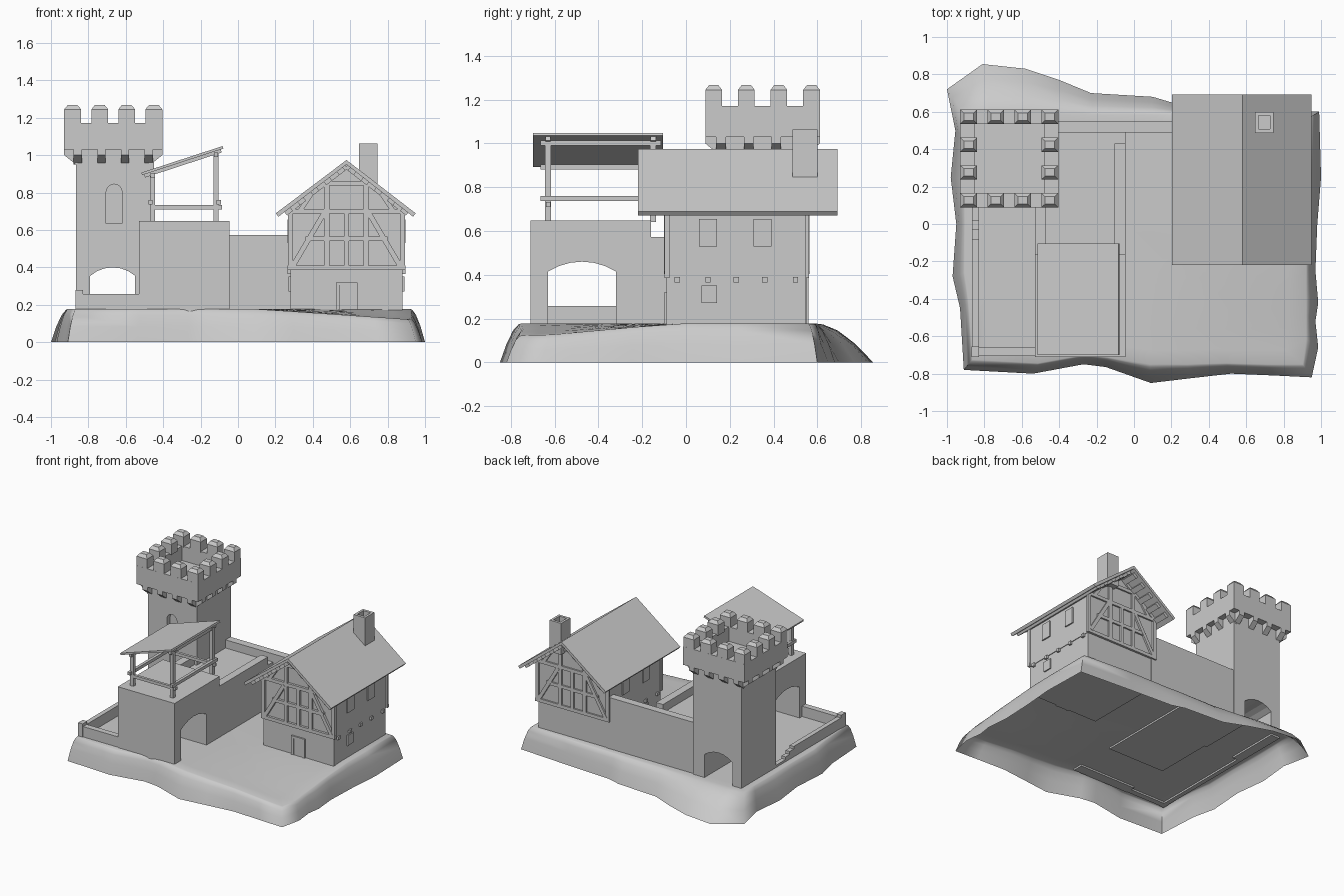
import bpy, bmesh, math
from mathutils import Vector

if "Cube" in bpy.data.objects:
    bpy.data.objects.remove(bpy.data.objects["Cube"])

def make(name, verts, faces):
    me = bpy.data.meshes.new(name)
    me.from_pydata(verts, [], faces)
    bm = bmesh.new()
    bm.from_mesh(me)
    bmesh.ops.recalc_face_normals(bm, faces=bm.faces)
    bm.to_mesh(me)
    bm.free()
    ob = bpy.data.objects.new(name, me)
    bpy.context.collection.objects.link(ob)
    return ob

def prism(name, pts, axis, a, b):
    """Extrude a 2D profile along an axis: 'x' profile is (y,z), 'y' is (x,z), 'z' is (x,y)."""
    put = {'x': lambda p, t: (t, *p), 'y': lambda p, t: (p[0], t, p[1]), 'z': lambda p, t: (*p, t)}[axis]
    n = len(pts)
    vs = [put(p, a) for p in pts] + [put(p, b) for p in pts]
    fs = [list(range(n)), list(range(n, 2 * n))]
    fs += [[i, (i + 1) % n, n + (i + 1) % n, n + i] for i in range(n)]
    return make(name, vs, fs)

def box(name, x0, x1, y0, y1, z0, z1):
    return prism(name, [(x0, y0), (x1, y0), (x1, y1), (x0, y1)], 'z', z0, z1)

def bar(name, p, q, w, y0, y1):
    """Straight timber of width w between two (x,z) points, lying between y0 and y1."""
    p, q = Vector(p), Vector(q)
    d = (q - p).normalized()
    s = Vector((-d.y, d.x)) * w / 2
    return prism(name, [tuple(v) for v in (p - s, q - s, q + s, p + s)], 'y', y0, y1)

def arch(a, b, spring, top, n=6):
    """Points over a segmental arch, from a to b."""
    c, r = (a + b) / 2, (b - a) / 2
    h = top - spring
    R = (r * r + h * h) / (2 * h)
    t = math.asin(min(1, r / R))
    return [(c + R * math.sin(-t + 2 * t * i / n), top - R + R * math.cos(-t + 2 * t * i / n))
            for i in range(n + 1)]

def difference(ob, cutter):
    m = ob.modifiers.new("cut", 'BOOLEAN')
    m.object, m.operation, m.solver = cutter, 'DIFFERENCE', 'EXACT'
    bpy.context.view_layer.objects.active = ob
    bpy.ops.object.modifier_apply(modifier=m.name)
    bpy.data.objects.remove(cutter)

# Terrain: open-bottomed rocky mound built from rings
outline = [(-1, .72), (-.81, .855), (-.58, .83), (-.4, .77), (-.23, .70), (.1, .68), (.2, .65), (.55, .63), (.99, .6),
           (1, .25), (.98, 0), (.97, -.25), (.985, -.42), (.97, -.52), (.985, -.66), (.95, -.82), (.75, -.81),
           (.52, -.80), (.3, -.825), (.09, -.85), (-.15, -.765), (-.27, -.75), (-.54, -.8), (-.91, -.78),
           (-.93, -.45), (-.97, -.28), (-.95, 0), (-.98, .25), (-.955, .5)]

def ground(x, y):
    s = min(1, max(0, (x - .1) / .8)) * min(1, max(0, (-.05 - y) / .6))
    return .178 - .055 * s

verts, rings = [], []
for k in (0, .3, .6, .85, 1, .9, .75, .5, .25):
    row = []
    for x, y in outline:
        tx, ty = max(-.905, min(.92, x * .95)), max(-.75, min(.585, y * .93))
        if len(rings) < 5:
            z = ground(tx, ty) * math.sin(k * math.pi / 2) ** .95
            v = (x + (tx - x) * k, y + (ty - y) * k, z)
        else:
            v = (tx * k, ty * k, ground(tx * k, ty * k))
        row.append(len(verts))
        verts.append(v)
    rings.append(row)
n = len(outline)
faces = [[r[i], r[(i + 1) % n], s[(i + 1) % n], s[i]] for r, s in zip(rings, rings[1:]) for i in range(n)]
faces.append(rings[-1])
mound = make("terrain", verts, faces)
bpy.context.view_layer.objects.active = mound
mound.select_set(True)
bpy.ops.object.shade_smooth_by_angle(angle=math.radians(80))

# Tower with vaulted passage and arched niche
TX, TY, B = -.667, .35, .165         # tower centre, and the level walls start from
tower = prism("tower", [(-.865, B), (-.79, B)] + arch(-.79, -.55, .355, .4) +
              [(-.55, B), (-.45, B), (-.45, 1.04), (-.865, 1.04)], 'y', .14, .56)
difference(tower, prism("niche_cutter", [(-.705, .635)] + arch(-.705, -.62, .803, .845, 8) + [(-.62, .635)],
                        'y', .1, .18))
H = .262
para = box("tower_parapet", TX - H, TX + H, TY - H, TY + H, 1.03, 1.172)
I = H - .075
difference(para, box("parapet_cutter", TX - I, TX + I, TY - I, TY + I, 1.06, 1.3))

# Merlons with chamfered caps around the parapet edge
steps = (-.217, -.072, .072, .217)
for i, u in enumerate(steps):
    for j, v in enumerate(steps):
        if i in (0, 3) or j in (0, 3):
            x, y = TX + u, TY + v * 1.03
            vs = []
            for z, a, b in ((1.165, .045, .038), (1.245, .045, .038), (1.268, .026, .02)):
                vs += [(x - a, y - b, z), (x + a, y - b, z), (x + a, y + b, z), (x - a, y + b, z)]
            fs = [[0, 1, 2, 3], [8, 9, 10, 11]]
            fs += [[r + k, r + (k + 1) % 4, r + 4 + (k + 1) % 4, r + 4 + k] for r in (0, 4) for k in range(4)]
            make("merlon", vs, fs)

# Wedge corbels on all four sides
for side in range(4):
    for u in (-.19, -.063, .063, .19):
        c = prism("corbel", [(-H, 1.04), (-H, 1.0), (-.2, .95), (-.19, .95), (-.19, 1.04)], 'x', u - .022, u + .022)
        c.location = (TX, TY, 0)
        c.rotation_euler.z = side * math.pi / 2

# Gatehouse and walkway, with the gate arch running through in x
prism("gatehouse", [(-.71, B), (-.63, B)] + arch(-.63, -.32, .415, .46) +
      [(-.32, B), (.55, B), (.55, .51), (-.16, .51), (-.16, .648), (-.71, .648)], 'x', -.53, -.045)
box("walkway_parapet_right", -.105, -.045, -.17, .43, .5, .573)
box("walkway_parapet_left", -.53, -.47, -.17, .2, .5, .573)
box("back_wall", -.5, .3, .49, .55, B, .573)

# Low ruined yard walls
box("yard_wall_front", -.865, -.5, -.705, -.66, B, .258)
box("yard_wall_corner", -.868, -.83, -.71, -.655, B, .28)
prism("yard_wall_left", [(-.7, B), (.15, B), (.15, .195), (.02, .195), (.02, .215), (-.03, .215), (-.03, .238),
                         (-.08, .238), (-.08, .258), (-.7, .258)], 'x', -.865, -.83)

# Lean-to canopy on the gatehouse
bar("canopy_roof", (-.515, .9), (-.08, 1.042), .014, -.7, -.105)
for y in (-.63, -.15):
    box("canopy_post_right", -.13, -.103, y - .014, y + .014, .64, 1.01)
    box("canopy_post_left", -.47, -.443, y - .014, y + .014, .64, .9)
    box("canopy_rail", -.47, -.085, y - .01, y + .01, .71, .733)
    bar("canopy_rafter", (-.5, .89), (-.09, 1.024), .02, y - .012, y + .012)
for x, z in ((-.103, .736), (-.468, .736), (-.117, .99), (-.456, .88)):
    box("canopy_side_beam", x - .011, x + .011, -.665, -.115, z, z + .024)

# House body
RX, RZ, SL = .58, .974, .77          # ridge position and roof slope
box("house_base", .28, .88, -.088, .545, B, .4)
prism("house_upper", [(.275, .385), (.885, .385), (.885, .72), (RX, .955), (.275, .72)], 'y', -.08, .55)

# Gable roof with overhang and purlins
prism("house_roof", [(RX, RZ), (.95, RZ - .37 * SL), (.936, RZ - .37 * SL - .018), (RX, RZ - .024),
                     (.216, RZ - .37 * SL - .018), (.202, RZ - .37 * SL)], 'y', -.22, .692)
for s in (-1, 1):
    for d in (.03, .1, .17, .24, .31):
        p = Vector((RX + s * d, RZ - d * SL - .035))
        t = Vector((.016 * s, -.016 * SL))
        bar("purlin", p - t, p + t, .026, -.2, .67)

# Half-timber framing on both gables
for y0, y1 in ((-.098, -.075), (.545, .562)):
    for z in (.398, .7):
        box("gable_rail", .265, .895, y0, y1, z - .013, z + .013)
    box("gable_mid_rail", .36, .8, y0, y1, .54, .565)
    for s in (-1, 1):
        X = lambda d: RX + s * d
        for d, zt in ((.3, .71), (.105, .86)):
            bar("gable_post", (X(d), .385), (X(d), zt), .028, y0, y1)
        bar("gable_brace", (X(.285), .41), (X(.12), .69), .027, y0 - .002, y1 + .002)
        bar("gable_strut", (X(.25), .7), (X(.19), .79), .024, y0, y1)
        bar("gable_rafter", (X(.31), RZ - .31 * SL - .035), (X(0), RZ - .035), .026, y0, y1)
    bar("gable_centre_post", (RX, .4), (RX, .7), .025, y0, y1)
    bar("gable_collar", (RX - .13, .85), (RX + .13, .85), .026, y0, y1)

# Side framing, jetty beam ends and shuttered windows
for s in (-1, 1):
    def side(name, d0, d1, *r):
        a, b = sorted((RX + s * d0, RX + s * d1))
        box(name, a, b, *r)
    side("side_plate", .29, .316, -.09, .555, .68, .7)
    for y in (-.04, .1, .23, .36, .5):
        side("jetty_beam_end", .29, .316, y - .012, y + .012, .365, .39)
    for y in (.1, .35):
        side("window_shutter", .29, .315, y - .041, y + .041, .53, .655)
    side("cellar_window", .28, .309, .07, .142, .272, .35)

# Door with frame
box("door_leaf", .545, .62, -.096, -.08, B, .305)
for x in (.525, .62):
    box("door_jamb", x, x + .018, -.1, -.08, B, .305)
box("door_lintel", .525, .638, -.1, -.08, .302, .32)

# Chimney with open flue
chimney = box("chimney", .647, .745, .487, .6, .82, 1.063)
difference(chimney, box("flue_cutter", .665, .727, .507, .58, .98, 1.2))
